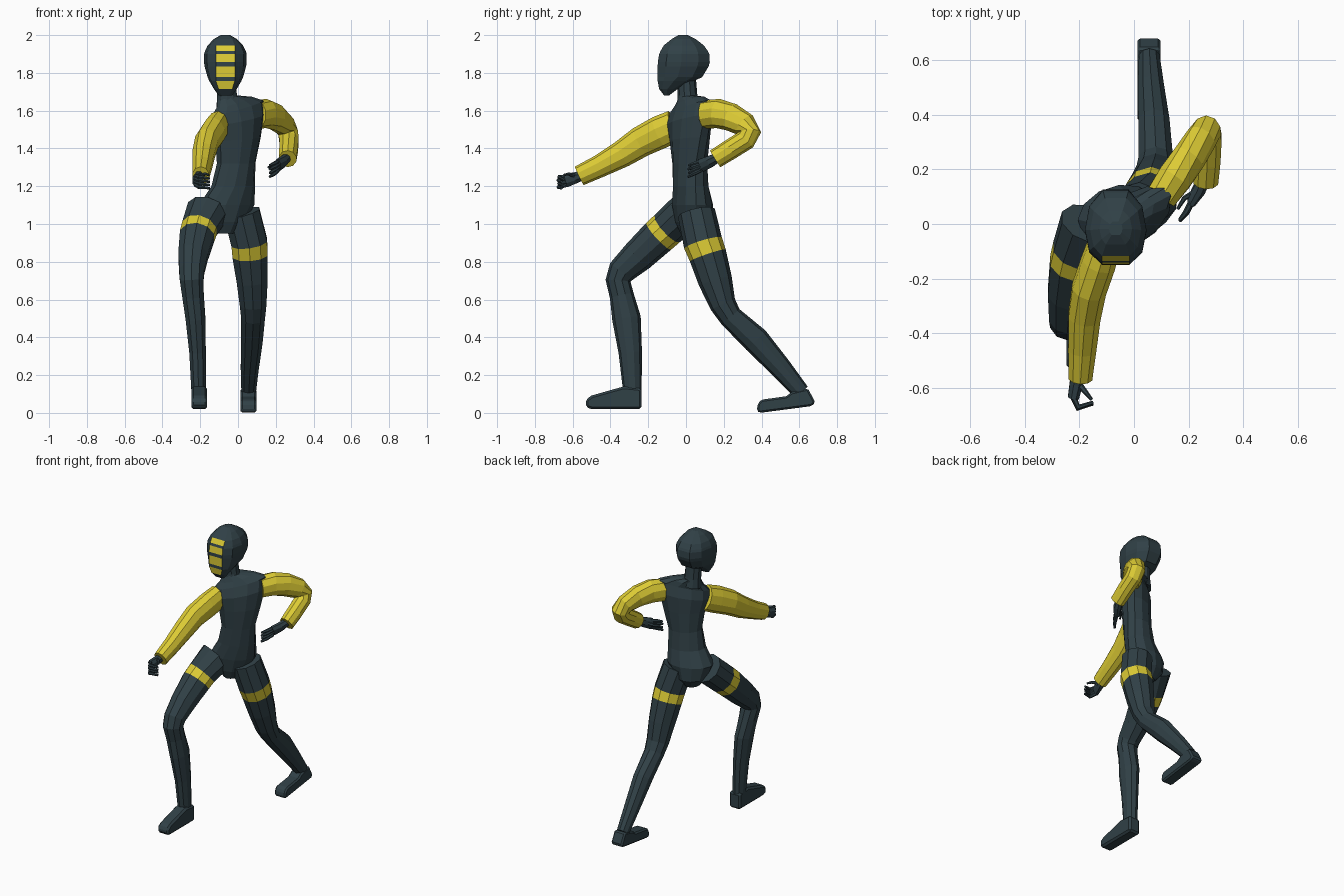
import bpy, bmesh, math
from mathutils import Vector


def material(name, rgb):
    m = bpy.data.materials.new(name)
    m.diffuse_color = (*rgb, 1)
    return m


DARK = material("dark slate", (0.030, 0.052, 0.062))
YELLOW = material("yellow", (0.72, 0.60, 0.035))


def finish(name, bm, mats):
    bmesh.ops.recalc_face_normals(bm, faces=bm.faces)
    me = bpy.data.meshes.new(name)
    bm.to_mesh(me)
    bm.free()
    for m in mats:
        me.materials.append(m)
    ob = bpy.data.objects.new(name, me)
    bpy.context.collection.objects.link(ob)
    return ob


def loft(name, rings, mats, pick=lambda row, col: 0):
    """Skin a list of equal-length point rings and cap both ends."""
    bm = bmesh.new()
    vs = [[bm.verts.new(p) for p in r] for r in rings]
    n = len(vs[0])
    for i in range(len(vs) - 1):
        for j in range(n):
            k = (j + 1) % n
            f = bm.faces.new((vs[i][j], vs[i][k], vs[i + 1][k], vs[i + 1][j]))
            f.material_index = pick(i, j)
    bm.faces.new(vs[0])
    bm.faces.new(vs[-1])
    return finish(name, bm, mats)


def ellipse(c, u, v, n):
    out = []
    for j in range(n):
        a = 2 * math.pi * (j + 0.5) / n
        out.append(c + u * math.cos(a) + v * math.sin(a))
    return out


def tube(name, path, mats, n=10, pick=lambda row, col: 0, ref=(1, 0, 0)):
    """Limb along path points (x, y, z, side radius, other radius)."""
    pts = [Vector(p[:3]) for p in path]
    ref = Vector(ref)
    rings = []
    for i, p in enumerate(path):
        t = Vector()
        if i > 0:
            t += (pts[i] - pts[i - 1]).normalized()
        if i < len(pts) - 1:
            t += (pts[i + 1] - pts[i]).normalized()
        t.normalize()
        u = (ref - t * t.dot(ref)).normalized()
        rings.append(ellipse(pts[i], u * p[3], t.cross(u) * p[4], n))
    return loft(name, rings, mats, pick)


# Torso: twisting rings (z, x, y, half width, half depth, yaw, shoulder tilt)
rings = []
for z, x, y, a, b, yaw, tilt in [
        (0.95, -0.07, 0.03, 0.05, 0.06, 15, 0), (1.01, -0.07, 0.04, 0.11, 0.095, 15, 0),
        (1.10, -0.06, 0.035, 0.15, 0.105, 18, 0), (1.20, -0.025, 0.025, 0.12, 0.092, 24, 0),
        (1.32, -0.01, 0.02, 0.108, 0.088, 30, 0), (1.45, 0, 0.02, 0.135, 0.09, 35, 0.01),
        (1.55, 0, 0.02, 0.162, 0.088, 38, 0.03), (1.615, 0, 0.022, 0.165, 0.065, 38, 0.04),
        (1.645, -0.02, 0.02, 0.11, 0.058, 38, 0.03), (1.67, -0.05, 0.012, 0.06, 0.052, 30, 0.01)]:
    c, s = math.cos(math.radians(yaw)), math.sin(math.radians(yaw))
    rings.append(ellipse(Vector((x, y, z)), Vector((a * c, a * s, tilt)), Vector((-b * s, b * c, 0)), 12))
loft("torso", rings, [DARK])

# Neck
tube("neck", [(-0.052, 0.012, 1.62, 0.066, 0.058), (-0.058, 0.008, 1.68, 0.055, 0.052),
              (-0.065, 0.0, 1.80, 0.052, 0.05)], [DARK])

# Hooded head: rings (z, half width, front y, back y); the front column carries yellow face bars
HEAD_X = -0.067
rings = []
for z, w, f, b in [
        (1.68, 0.035, -0.115, -0.09), (1.714, 0.06, -0.142, -0.045), (1.757, 0.085, -0.15, 0.04),
        (1.777, 0.094, -0.15, 0.085), (1.835, 0.110, -0.15, 0.12), (1.857, 0.113, -0.149, 0.126),
        (1.90, 0.113, -0.142, 0.123), (1.915, 0.108, -0.135, 0.116), (1.945, 0.094, -0.118, 0.095),
        (1.98, 0.06, -0.075, 0.05), (2.0, 0.025, -0.04, 0.01)]:
    fx = min(0.05, 0.6 * w)
    half = [(fx, 0), (0.86 * w, 0.16), (w, 0.45), (0.86 * w, 0.78), (0.42 * w, 1)]
    loop = half + [(-x, t) for x, t in reversed(half)]
    rings.append([(HEAD_X + x, f + (b - f) * t, z) for x, t in loop])
loft("head", rings, [DARK, YELLOW], lambda r, c: int(c == 9 and r in (1, 3, 5, 7)))

# Sleeves
tube("right_sleeve", [
    (-0.105, -0.06, 1.52, 0.06, 0.085), (-0.13, -0.14, 1.485, 0.066, 0.088),
    (-0.165, -0.24, 1.435, 0.066, 0.082), (-0.182, -0.34, 1.37, 0.062, 0.072),
    (-0.19, -0.46, 1.305, 0.054, 0.06), (-0.197, -0.565, 1.255, 0.046, 0.054)], [YELLOW])
tube("left_sleeve", [
    (0.10, 0.10, 1.58, 0.06, 0.075), (0.15, 0.17, 1.585, 0.066, 0.078),
    (0.20, 0.24, 1.565, 0.062, 0.074), (0.245, 0.31, 1.525, 0.058, 0.066),
    (0.265, 0.34, 1.485, 0.056, 0.058), (0.27, 0.315, 1.445, 0.054, 0.056),
    (0.268, 0.235, 1.395, 0.052, 0.054), (0.263, 0.155, 1.345, 0.048, 0.052)], [YELLOW])

# Legs: the third ring pair of the thigh is the yellow band
band = lambda row, col: int(row == 1)
tube("right_leg", [
    (-0.16, 0.0, 1.07, 0.115, 0.10), (-0.205, -0.10, 0.975, 0.098, 0.098),
    (-0.217, -0.145, 0.935, 0.096, 0.097), (-0.238, -0.255, 0.83, 0.082, 0.088),
    (-0.245, -0.34, 0.75, 0.07, 0.075), (-0.245, -0.36, 0.70, 0.066, 0.066),
    (-0.238, -0.34, 0.62, 0.06, 0.064), (-0.225, -0.315, 0.50, 0.055, 0.076),
    (-0.214, -0.295, 0.32, 0.046, 0.062), (-0.208, -0.283, 0.10, 0.04, 0.048)],
    [DARK, YELLOW], pick=band)
tube("left_leg", [
    (0.02, 0.055, 1.06, 0.10, 0.10), (0.06, 0.09, 0.90, 0.10, 0.104),
    (0.064, 0.115, 0.835, 0.098, 0.10), (0.075, 0.155, 0.70, 0.086, 0.09),
    (0.08, 0.195, 0.575, 0.074, 0.07), (0.08, 0.235, 0.51, 0.066, 0.062),
    (0.073, 0.37, 0.385, 0.06, 0.072), (0.062, 0.50, 0.24, 0.05, 0.058),
    (0.056, 0.61, 0.11, 0.04, 0.045)], [DARK, YELLOW], pick=band)


# Feet: side profile extruded sideways, with softened edges
def foot(name, x, half, profile):
    ob = loft(name, [[(x + s * half, y, z) for y, z in profile] for s in (-1, 1)], [DARK])
    bev = ob.modifiers.new("bevel", "BEVEL")
    bev.width = 0.012
    bev.segments = 1


foot("right_foot", -0.205, 0.042, [
    (-0.235, 0.02), (-0.235, 0.13), (-0.33, 0.14), (-0.50, 0.092), (-0.53, 0.07), (-0.53, 0.03), (-0.50, 0.02)])
foot("left_foot", 0.055, 0.042, [
    (0.685, 0.055), (0.645, 0.13), (0.56, 0.11), (0.53, 0.088), (0.40, 0.07),
    (0.38, 0.05), (0.375, 0.012), (0.39, 0.0), (0.665, 0.036)])


# Hands: palm, four fingers stacked vertically, thumb
def hand(side, palm, knuckle, mid, tip, spread, thumb):
    tube(side + "_palm", palm, [DARK], n=8)
    for i in range(4):
        k = i - 1.5
        path = []
        for p, r, gap in ((knuckle, 0.012, 0.015), (mid, 0.011, 0.018), (tip, 0.007, spread)):
            path.append((p[0], p[1] - 0.004 * (i % 2), p[2] - gap * k, r, r))
        tube(f"{side}_finger_{i + 1}", path, [DARK], n=6, ref=(0, 0, 1))
    tube(side + "_thumb", [(*p, 0.012 - 0.003 * i, 0.012 - 0.003 * i) for i, p in enumerate(thumb)],
         [DARK], n=6, ref=(0, 0, 1))


hand("right",
     [(-0.20, -0.54, 1.262, 0.024, 0.026), (-0.212, -0.585, 1.245, 0.026, 0.032),
      (-0.222, -0.635, 1.23, 0.022, 0.038)],
     (-0.225, -0.625, 1.23), (-0.205, -0.672, 1.222), (-0.15, -0.655, 1.215), 0.017,
     [(-0.20, -0.59, 1.255), (-0.175, -0.62, 1.265), (-0.155, -0.645, 1.26)])
hand("left",
     [(0.262, 0.175, 1.355, 0.024, 0.026), (0.238, 0.125, 1.33, 0.026, 0.034),
      (0.21, 0.08, 1.31, 0.018, 0.038)],
     (0.212, 0.085, 1.308), (0.192, 0.045, 1.293), (0.168, 0.015, 1.28), 0.02,
     [(0.23, 0.12, 1.325), (0.185, 0.095, 1.31), (0.16, 0.055, 1.30)])
